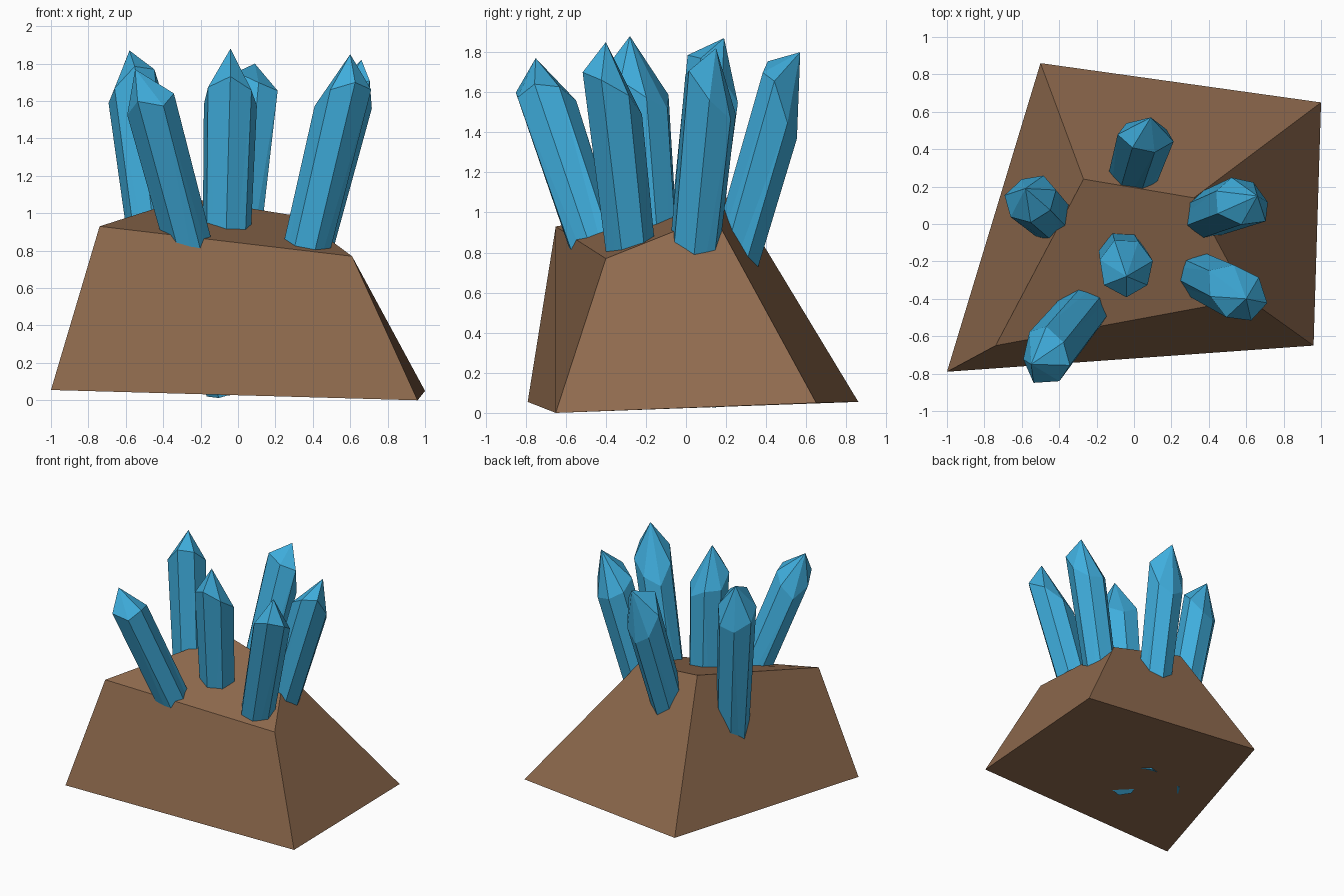
import bpy
import bmesh
import math
import random
from mathutils import Vector

random.seed(4)
cube = bpy.data.objects.get("Cube")
if cube:
    bpy.data.objects.remove(cube, do_unlink=True)


def make_material(name, rgb):
    mat = bpy.data.materials.new(name)
    mat.use_nodes = True
    mat.diffuse_color = (*rgb, 1)
    mat.node_tree.nodes["Principled BSDF"].inputs["Base Color"].default_value = (*rgb, 1)
    return mat


brown = make_material("brown rock", (0.28, 0.147, 0.077))
blue = make_material("blue crystal", (0.05, 0.42, 0.72))


def finish(bm, name, mat):
    bm.normal_update()
    mesh = bpy.data.meshes.new(name)
    bm.to_mesh(mesh)
    bm.free()
    mesh.materials.append(mat)
    obj = bpy.data.objects.new(name, mesh)
    bpy.context.collection.objects.link(obj)
    return obj


def bridge(bm, low, high):
    n = len(low)
    for i in range(n):
        j = (i + 1) % n
        bm.faces.new((high[i], low[i], low[j], high[j]))


# Rock: an uneven four-sided block narrowing towards a sloping top
bm = bmesh.new()
foot = [bm.verts.new(p) for p in (
    (-1, -0.79, 0.055), (0.96, -0.65, 0), (1, 0.65, 0.05), (-0.5, 0.86, 0.055))]
crown = [bm.verts.new(p) for p in (
    (-0.74, -0.65, 0.93), (0.61, -0.40, 0.77), (0.32, 0.14, 0.985), (-0.27, 0.24, 1.08))]
bridge(bm, foot, crown)
bm.faces.new(foot[::-1])
bm.faces.new(crown)
finish(bm, "rock_base", brown)


def crystal(name, root, shoulder, tip, slope, phase):
    """Leaning shaft rooted in the rock, with a slanted shoulder and a point."""
    sides = 7
    root, shoulder, tip = Vector((*root, 0.9)), Vector(shoulder), Vector(tip)
    lean = (shoulder - root) / (shoulder.z - root.z)
    bottom = root + lean * (0.06 - root.z)
    bm = bmesh.new()
    low, high = [], []
    for i in range(sides):
        a = phase + math.tau * i / sides
        out = Vector((math.cos(a), math.sin(a), 0))
        # The hidden end is cut square to the shaft
        foot_edge = out * 0.115
        foot_edge.z = -(foot_edge.x * lean.x + foot_edge.y * lean.y)
        low.append(bm.verts.new(bottom + foot_edge))
        # Shoulder corners slide along the shaft, so the cap is slanted
        edge = out * random.uniform(0.135, 0.155)
        rise = slope[0] * edge.x + slope[1] * edge.y + random.uniform(-0.05, 0.05)
        high.append(bm.verts.new(shoulder + edge + lean * rise))
    bridge(bm, low, high)
    bm.faces.new(low[::-1])
    point = bm.verts.new(tip)
    for i in range(sides):
        bm.faces.new((high[i], high[(i + 1) % sides], point))
    bmesh.ops.triangulate(bm, faces=[f for f in bm.faces if len(f.verts) == 4])
    finish(bm, name, blue)


# Crystals: name, root, shoulder centre, tip, cap slope, rotation
crystal("left_crystal", (-0.46, 0.05), (-0.55, 0.14, 1.67), (-0.58, 0.19, 1.87), (0.6, -0.9), 0.3)
crystal("front_crystal", (-0.285, -0.48), (-0.465, -0.70, 1.56), (-0.55, -0.75, 1.77), (0.4, -0.2), 0.7)
crystal("middle_crystal", (-0.06, -0.17), (-0.04, -0.23, 1.62), (-0.04, -0.28, 1.88), (0, -0.5), 0.2)
crystal("front_right_crystal", (0.385, -0.29), (0.55, -0.37, 1.6), (0.6, -0.40, 1.85), (0.4, -0.7), 0.6)
crystal("right_crystal", (0.40, 0.05), (0.58, 0.12, 1.59), (0.66, 0.15, 1.82), (0, -0.9), 0.0)
crystal("back_crystal", (0.0, 0.28), (0.06, 0.47, 1.55), (0.09, 0.57, 1.80), (0, -1.3), 0.5)
